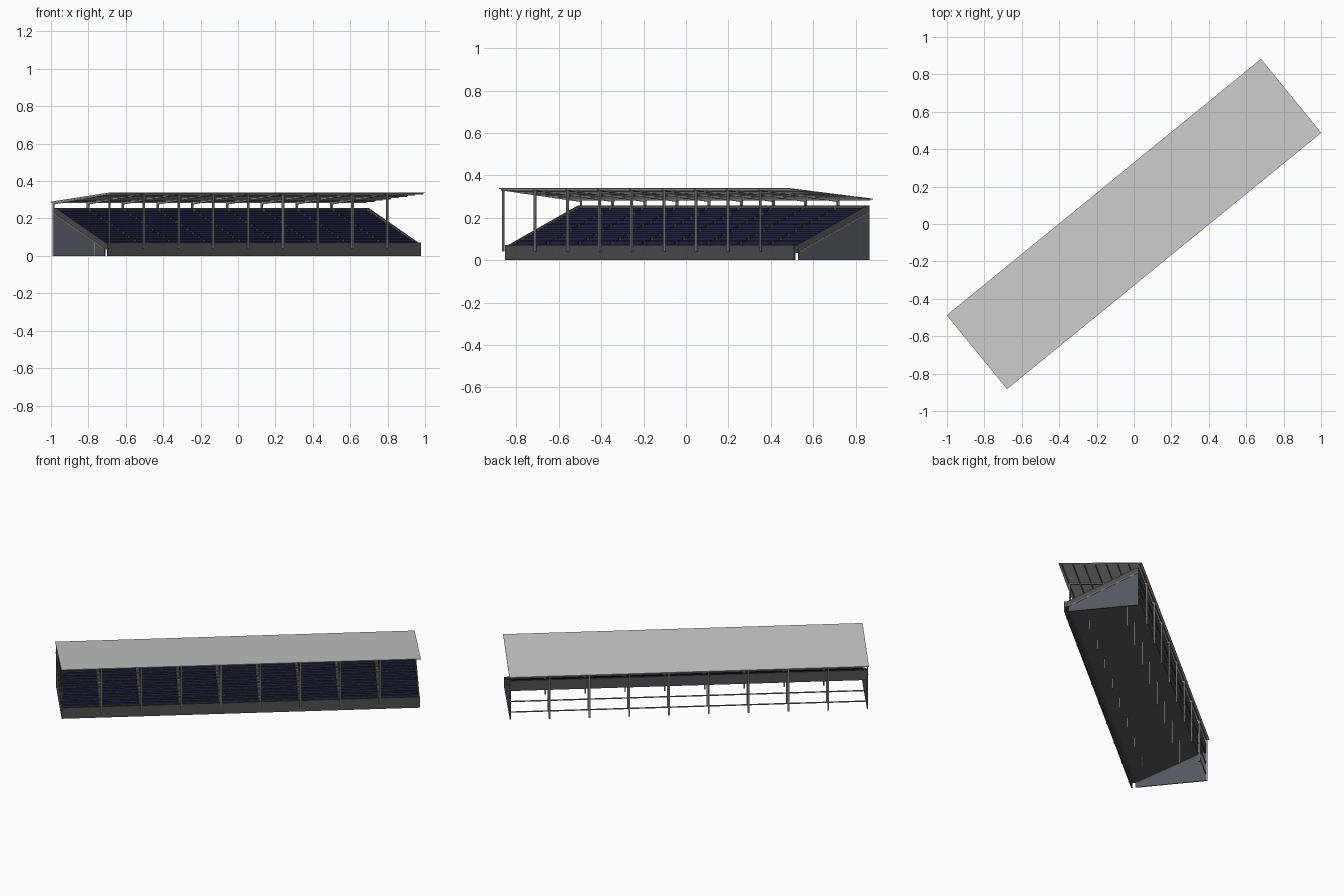
import bpy, bmesh, math
from mathutils import Matrix

cube = bpy.data.objects.get("Cube")
if cube:
    bpy.data.objects.remove(cube)

TURN = Matrix.Rotation(math.radians(39.2), 4, 'Z')
HALF = 1.08          # half length of the stand
BACK = 0.235         # back plane
BAY = 0.24           # frame spacing
FRAMES = [-HALF + BAY * i for i in range(9)]
ROWS = 9
STEP, RISE = 0.047, 0.02
TREAD_Y, TREAD_Z = -0.188, 0.045


def material(name, r, g, b):
    m = bpy.data.materials.new(name)
    m.use_nodes = True
    m.diffuse_color = (r, g, b, 1)
    node = m.node_tree.nodes["Principled BSDF"]
    node.inputs["Base Color"].default_value = (r, g, b, 1)
    node.inputs["Roughness"].default_value = 0.9
    return m


concrete = material("dark concrete", 0.075, 0.08, 0.078)
panel = material("blue grey panel", 0.085, 0.096, 0.115)
roofing = material("light roofing", 0.57, 0.57, 0.55)
steel = material("grey steel", 0.28, 0.28, 0.27)
navy = material("navy seat", 0.016, 0.02, 0.058)
trim = material("pale concrete trim", 0.2, 0.2, 0.19)


def prism(bm, profile, x0, x1):
    """Extrude a (y, z) outline along the length of the stand."""
    face = bm.faces.new([bm.verts.new((x0, y, z)) for y, z in profile])
    out = bmesh.ops.extrude_face_region(bm, geom=[face])
    for v in out["geom"]:
        if isinstance(v, bmesh.types.BMVert):
            v.co.x = x1


def rect(y0, y1, z0, z1):
    return [(y0, z0), (y1, z0), (y1, z1), (y0, z1)]


def part(name, mat, prisms):
    bm = bmesh.new()
    for profile, x0, x1 in prisms:
        prism(bm, profile, x0, x1)
    bmesh.ops.recalc_face_normals(bm, faces=bm.faces[:])
    bm.transform(TURN)
    mesh = bpy.data.meshes.new(name)
    bm.to_mesh(mesh)
    bm.free()
    mesh.materials.append(mat)
    obj = bpy.data.objects.new(name, mesh)
    bpy.context.scene.collection.objects.link(obj)


def roof_z(y):
    return 0.315 - y * 0.05 / 0.51


def at_frames(profile, width=0.01):
    return [(profile, max(x - width / 2, -HALF), x + width / 2) for x in FRAMES]


# Stepped terrace with sloping underside
steps = [(-0.215, 0.034), (-0.215, TREAD_Z)]
for i in range(ROWS):
    y, z = TREAD_Y + i * STEP, TREAD_Z + i * RISE
    steps += [(y, z), (y, z + RISE)]
steps += [(BACK, TREAD_Z + ROWS * RISE), (BACK, 0.205), (-0.19, 0.034)]
part("terrace", concrete, [(steps, -HALF + 0.006, HALF - 0.006)])

# Front wall and back parapet
part("front_wall", concrete, [(rect(-0.222, -0.214, 0, 0.072), -HALF, HALF)])
part("back_parapet", concrete, [(rect(BACK - 0.008, BACK, 0.19, 0.257), -HALF, HALF)])

# End walls, sloping parapets and trim, mirrored at both ends
end_outline = [(-0.195, 0), (BACK, 0), (BACK, 0.225), (-0.195, 0.036)]
parapet_outline = [(-0.214, 0.034), (-0.195, 0.034), (BACK, 0.224),
                   (BACK, 0.257), (0.22, 0.257), (-0.205, 0.07), (-0.214, 0.07)]
trim_outline = [(-0.195, 0.034), (BACK, 0.223), (BACK, 0.23), (-0.195, 0.041)]


def both_ends(outline, inner, outer):
    return [(outline, s * inner, s * outer) for s in (-1, 1)]


part("end_walls", panel, both_ends(end_outline, HALF - 0.006, HALF))
part("end_parapets", concrete, both_ends(parapet_outline, HALF - 0.007, HALF))
part("end_trim", trim, both_ends(trim_outline, HALF - 0.002, HALF + 0.002))

# Seat benches and backrests per bay, leaving a narrow aisle at each frame
benches, aisle_steps = [], []
for i in range(ROWS):
    y, z = TREAD_Y + i * STEP, TREAD_Z + (i + 1) * RISE
    for x in FRAMES:
        x0, x1 = x + 0.011, x + BAY - 0.011
        benches.append((rect(y + 0.006, y + 0.03, z, z + 0.011), x0, x1))
        benches.append((rect(y + 0.03, y + 0.035, z, z + 0.022), x0, x1))
        if x > FRAMES[0]:
            aisle_steps.append((rect(y - 0.016, y, z - RISE, z - RISE / 2),
                                x - 0.009, x + 0.009))
part("seats", navy, benches)
part("aisle_steps", trim, aisle_steps)

# Columns: front row, back row and two rows below the terrace
part("front_columns", steel, at_frames(rect(-0.238, -0.228, 0.04, roof_z(-0.23) - 0.006)))
part("back_columns", steel, at_frames(rect(BACK - 0.001, BACK + 0.009, 0, roof_z(BACK) - 0.006)))
under = []
for y in (-0.11, 0.12):
    under += at_frames(rect(y - 0.004, y + 0.004, 0, 0.045 + (y + 0.19) * 0.4), 0.008)
part("terrace_supports", steel, under)

# Horizontal rails across the open back
part("back_rails", steel, [(rect(BACK - 0.004, BACK + 0.002, z - 0.003, z + 0.003), -HALF, HALF)
                           for z in (0.05, 0.12)])

# Roof sheet, rafters and purlins


def sloped(y0, y1, top, bottom0, bottom1):
    return [(y0, roof_z(y0) - bottom0), (y1, roof_z(y1) - bottom1),
            (y1, roof_z(y1) - top), (y0, roof_z(y0) - top)]


part("roof", roofing, [(sloped(-0.255, 0.255, 0, 0.004, 0.004), -1.084, 1.084)])
part("rafters", steel, at_frames(sloped(-0.245, 0.245, 0.004, 0.01, 0.017), 0.008))
part("purlins", steel, [(sloped(y, y + 0.006, 0.004, 0.009, 0.009), -HALF, HALF)
                        for y in [-0.24 + 0.068 * i for i in range(8)]])
